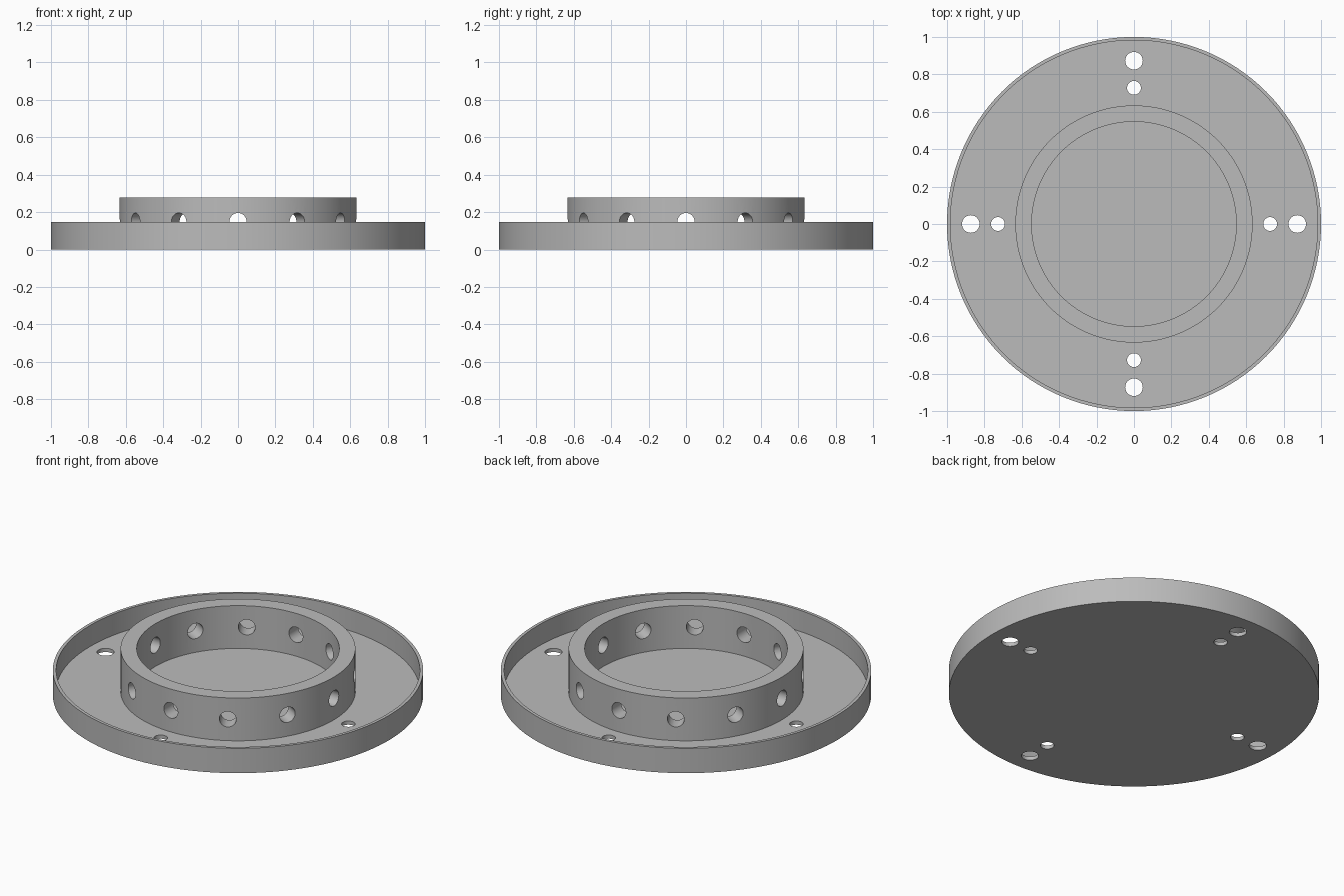
import bpy, bmesh, math
from mathutils import Matrix

cube = bpy.data.objects.get("Cube")
if cube:
    bpy.data.objects.remove(cube, do_unlink=True)

SEGMENTS = 128
FLOOR = 0.022
RIM_TOP = 0.148
RING_TOP = 0.277
RING_OUT, RING_IN = 0.634, 0.547

grey = bpy.data.materials.new("plain grey")
grey.use_nodes = True
GREY = (0.5, 0.5, 0.5, 1)
grey.diffuse_color = GREY
grey.node_tree.nodes["Principled BSDF"].inputs["Base Color"].default_value = GREY


def add_object(name, bm):
    bmesh.ops.recalc_face_normals(bm, faces=bm.faces)
    mesh = bpy.data.meshes.new(name)
    bm.to_mesh(mesh)
    bm.free()
    mesh.materials.append(grey)
    obj = bpy.data.objects.new(name, mesh)
    bpy.context.collection.objects.link(obj)
    return obj


def lathe(name, profile):
    """Turn a radius/height profile around the z axis."""
    bm = bmesh.new()
    verts = [bm.verts.new((r, 0, z)) for r, z in profile]
    edges = [bm.edges.new(pair) for pair in zip(verts, verts[1:])]
    bmesh.ops.spin(bm, geom=verts + edges, cent=(0, 0, 0), axis=(0, 0, 1),
                   angle=math.tau, steps=SEGMENTS, use_duplicate=False)
    bmesh.ops.remove_doubles(bm, verts=bm.verts, dist=1e-5)
    return add_object(name, bm)


def drill(bm, radius, depth, matrix):
    bmesh.ops.create_cone(bm, cap_ends=True, segments=32, radius1=radius,
                          radius2=radius, depth=depth, matrix=matrix)


# Shallow dish with a thin rim and a raised ring, turned in one piece
flange = lathe("flange_dish_with_ring", [
    (0, 0), (1, 0), (1, RIM_TOP), (0.982, RIM_TOP), (0.982, FLOOR),
    (RING_OUT, FLOOR), (RING_OUT, RING_TOP), (RING_IN, RING_TOP),
    (RING_IN, FLOOR), (0, FLOOR)])

# Drill bits: paired bolt holes in the floor, radial holes through the ring
bm = bmesh.new()
for i in range(4):
    turn = Matrix.Rotation(i * math.tau / 4, 4, "Z")
    for distance, radius in ((0.728, 0.037), (0.873, 0.047)):
        drill(bm, radius, 0.2, turn @ Matrix.Translation((distance, 0, 0)))
for i in range(12):
    turn = Matrix.Rotation(i * math.tau / 12, 4, "Z")
    sideways = Matrix.Rotation(math.pi / 2, 4, "Y")
    middle = Matrix.Translation(((RING_OUT + RING_IN) / 2, 0, (FLOOR + RING_TOP) / 2))
    drill(bm, 0.046, 0.14, turn @ middle @ sideways)
bits = add_object("hole_cutters", bm)
bits.hide_render = True
bits.hide_viewport = True

# Cut the holes and smooth the round walls
cut = flange.modifiers.new("holes", "BOOLEAN")
cut.operation = "DIFFERENCE"
cut.solver = "EXACT"
cut.object = bits
bpy.context.view_layer.objects.active = flange
flange.select_set(True)
bpy.ops.object.modifier_apply(modifier=cut.name)
bpy.data.objects.remove(bits, do_unlink=True)
bpy.ops.object.shade_smooth_by_angle(angle=math.radians(30))
